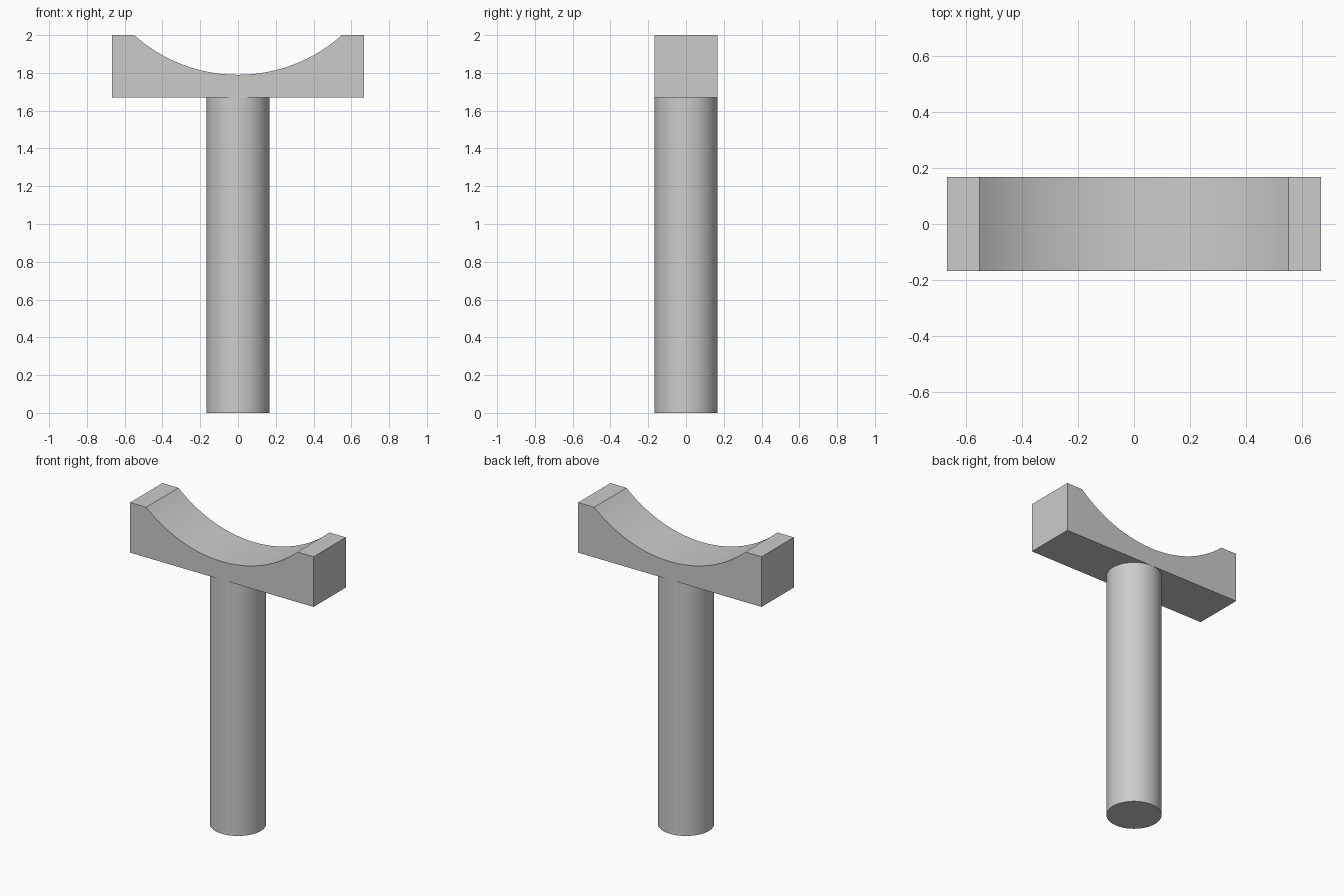
import bpy
import bmesh
from math import asin, sin, cos, radians

cube = bpy.data.objects.get("Cube")
if cube:
    bpy.data.objects.remove(cube, do_unlink=True)

HALF_LENGTH, HALF_DEPTH = 0.667, 0.167
UNDERSIDE, TOP = 1.67, 2.0
ARC_HALF, SAG = 0.55, 0.21
STEPS = 48

# Single plain grey
grey = bpy.data.materials.new("light_grey")
grey.use_nodes = True
colour = (0.6, 0.6, 0.6, 1)
grey.diffuse_color = colour
grey.node_tree.nodes["Principled BSDF"].inputs["Base Color"].default_value = colour


def finish(obj, name):
    obj.name = name
    obj.data.name = name
    obj.data.materials.append(grey)
    bpy.ops.object.select_all(action="DESELECT")
    obj.select_set(True)
    bpy.context.view_layer.objects.active = obj
    bpy.ops.object.shade_smooth_by_angle(angle=radians(30))


# Round post, ending at the underside of the saddle
bpy.ops.mesh.primitive_cylinder_add(vertices=64, radius=HALF_DEPTH, depth=UNDERSIDE,
                                    location=(0, 0, UNDERSIDE / 2))
finish(bpy.context.object, "post")

# Saddle profile: block with a circular hollow in its top
radius = (ARC_HALF ** 2 + SAG ** 2) / (2 * SAG)
centre_z = TOP - SAG + radius
sweep = asin(ARC_HALF / radius)
profile = [(-HALF_LENGTH, TOP), (-HALF_LENGTH, UNDERSIDE),
           (HALF_LENGTH, UNDERSIDE), (HALF_LENGTH, TOP)]
for i in range(STEPS + 1):
    a = sweep * (1 - 2 * i / STEPS)
    profile.append((radius * sin(a), centre_z - radius * cos(a)))

# Extrude the profile from front to back
bm = bmesh.new()
face = bm.faces.new([bm.verts.new((x, -HALF_DEPTH, z)) for x, z in profile])
result = bmesh.ops.extrude_face_region(bm, geom=[face], use_keep_orig=True)
verts = [g for g in result["geom"] if isinstance(g, bmesh.types.BMVert)]
bmesh.ops.translate(bm, verts=verts, vec=(0, 2 * HALF_DEPTH, 0))
bmesh.ops.recalc_face_normals(bm, faces=bm.faces)
mesh = bpy.data.meshes.new("saddle")
bm.to_mesh(mesh)
bm.free()
saddle = bpy.data.objects.new("saddle", mesh)
bpy.context.collection.objects.link(saddle)
finish(saddle, "saddle")
